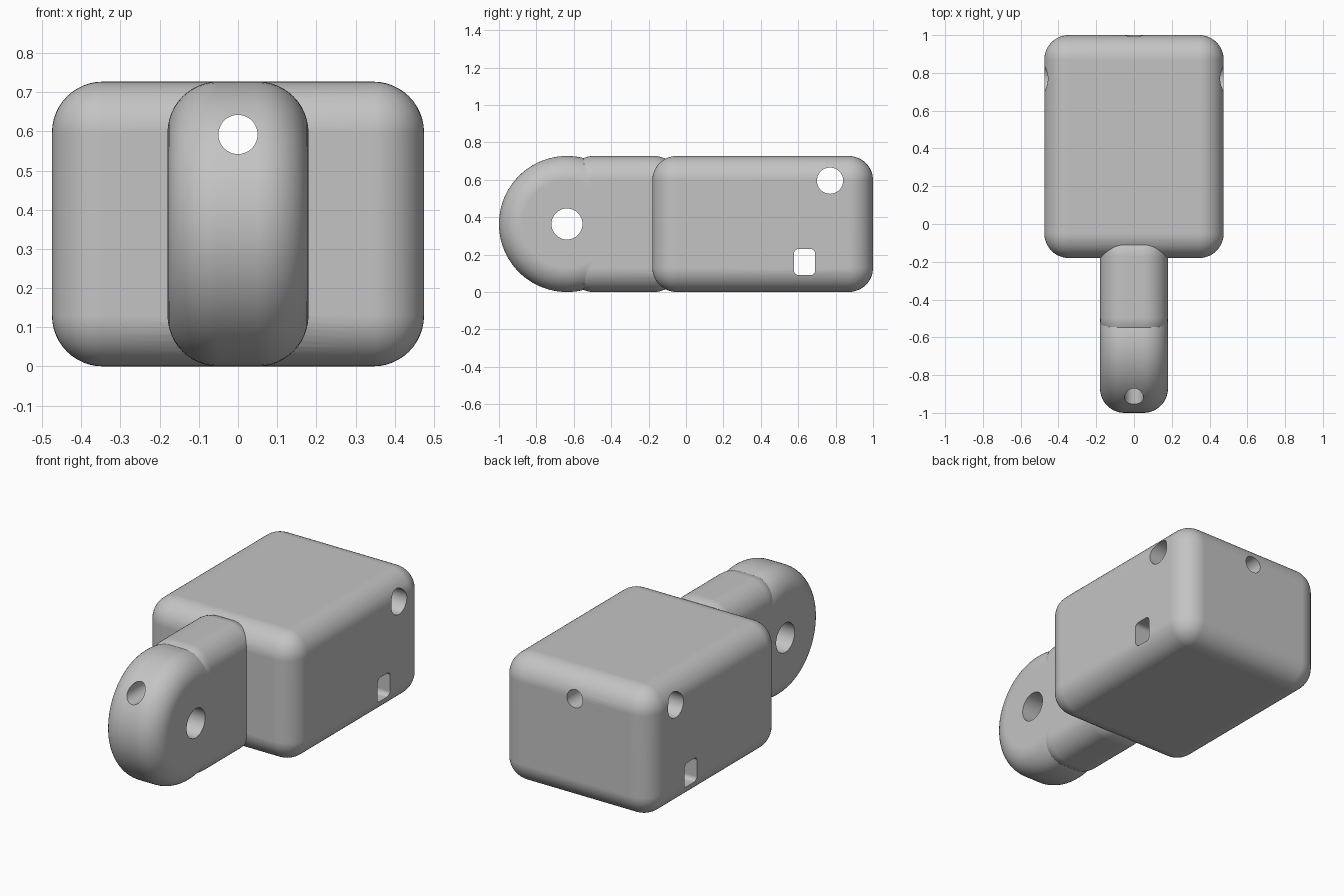
import bpy, bmesh, math
from mathutils import Matrix, Vector

if "Cube" in bpy.data.objects:
    bpy.data.objects.remove(bpy.data.objects["Cube"], do_unlink=True)

MID = 0.3635     # half height of the whole piece
FILLET = 0.13

grey = bpy.data.materials.new("plain grey")
grey.use_nodes = True
colour = (0.55, 0.55, 0.55, 1)
grey.diffuse_color = colour
grey.node_tree.nodes["Principled BSDF"].inputs["Base Color"].default_value = colour


def finish(name, bm):
    bmesh.ops.recalc_face_normals(bm, faces=bm.faces)
    mesh = bpy.data.meshes.new(name)
    bm.to_mesh(mesh)
    bm.free()
    mesh.materials.append(grey)
    obj = bpy.data.objects.new(name, mesh)
    bpy.context.collection.objects.link(obj)
    return obj


def round_edges(bm, edges, radius, segments):
    bmesh.ops.bevel(bm, geom=edges, offset=radius, offset_type='OFFSET',
                    segments=segments, profile=0.5, affect='EDGES', clamp_overlap=True)


def rounded_box(name, centre, size, radius, segments=12, only_x=False):
    bm = bmesh.new()
    bmesh.ops.create_cube(bm, size=1, matrix=Matrix.Translation(centre) @ Matrix.Diagonal((*size, 1)))
    edges = [e for e in bm.edges
             if not only_x or abs((e.verts[0].co - e.verts[1].co).normalized().x) > 0.9]
    round_edges(bm, edges, radius, segments)
    return finish(name, bm)


def cylinder(name, centre, axis, radius, length, sides=48, fillet=0):
    bm = bmesh.new()
    turn = Vector((0, 0, 1)).rotation_difference(Vector(axis)).to_matrix().to_4x4()
    bmesh.ops.create_cone(bm, cap_ends=True, segments=sides, radius1=radius, radius2=radius,
                          depth=length, matrix=Matrix.Translation(centre) @ turn)
    if fillet:
        rims = [e for e in bm.edges if any(len(f.verts) > 4 for f in e.link_faces)]
        round_edges(bm, rims, fillet, 12)
    return finish(name, bm)


def combine(target, tool, operation):
    mod = target.modifiers.new(tool.name, 'BOOLEAN')
    mod.operation, mod.solver, mod.object = operation, 'EXACT', tool
    bpy.context.view_layer.objects.active = target
    bpy.ops.object.modifier_apply(modifier=mod.name)
    bpy.data.objects.remove(tool, do_unlink=True)


# Block, neck and rounded eye merge into one solid
body = rounded_box("body_with_lug", (0, 0.41, MID), (0.95, 1.18, 2 * MID), FILLET)
neck = rounded_box("neck", (0, -0.3325, MID), (0.359, 0.585, 2 * MID), FILLET)
eye = cylinder("eye", (0, -0.6365, MID), (1, 0, 0), MID, 0.36, 96, FILLET)
for part in (neck, eye):
    combine(body, part, 'UNION')

# Through holes: pivot, lengthwise bore, cross bore and slot
cutters = [
    cylinder("pivot_hole", (0, -0.6365, MID), (1, 0, 0), 0.083, 1.4),
    cylinder("long_bore", (0, 0, 0.592), (0, 1, 0), 0.05, 2.4),
    cylinder("cross_bore", (0, 0.77, 0.595), (1, 0, 0), 0.07, 1.4),
    rounded_box("slot", (0, 0.634, 0.16), (1.4, 0.113, 0.14), 0.025, 5, True),
]
for cutter in cutters:
    combine(body, cutter, 'DIFFERENCE')

# Smooth fillets with crisp hole rims and flat faces
bpy.ops.object.select_all(action='DESELECT')
body.select_set(True)
bpy.context.view_layer.objects.active = body
bpy.ops.object.shade_smooth_by_angle(angle=math.radians(25))
weighted = body.modifiers.new("even_shading", 'WEIGHTED_NORMAL')
weighted.keep_sharp = True
